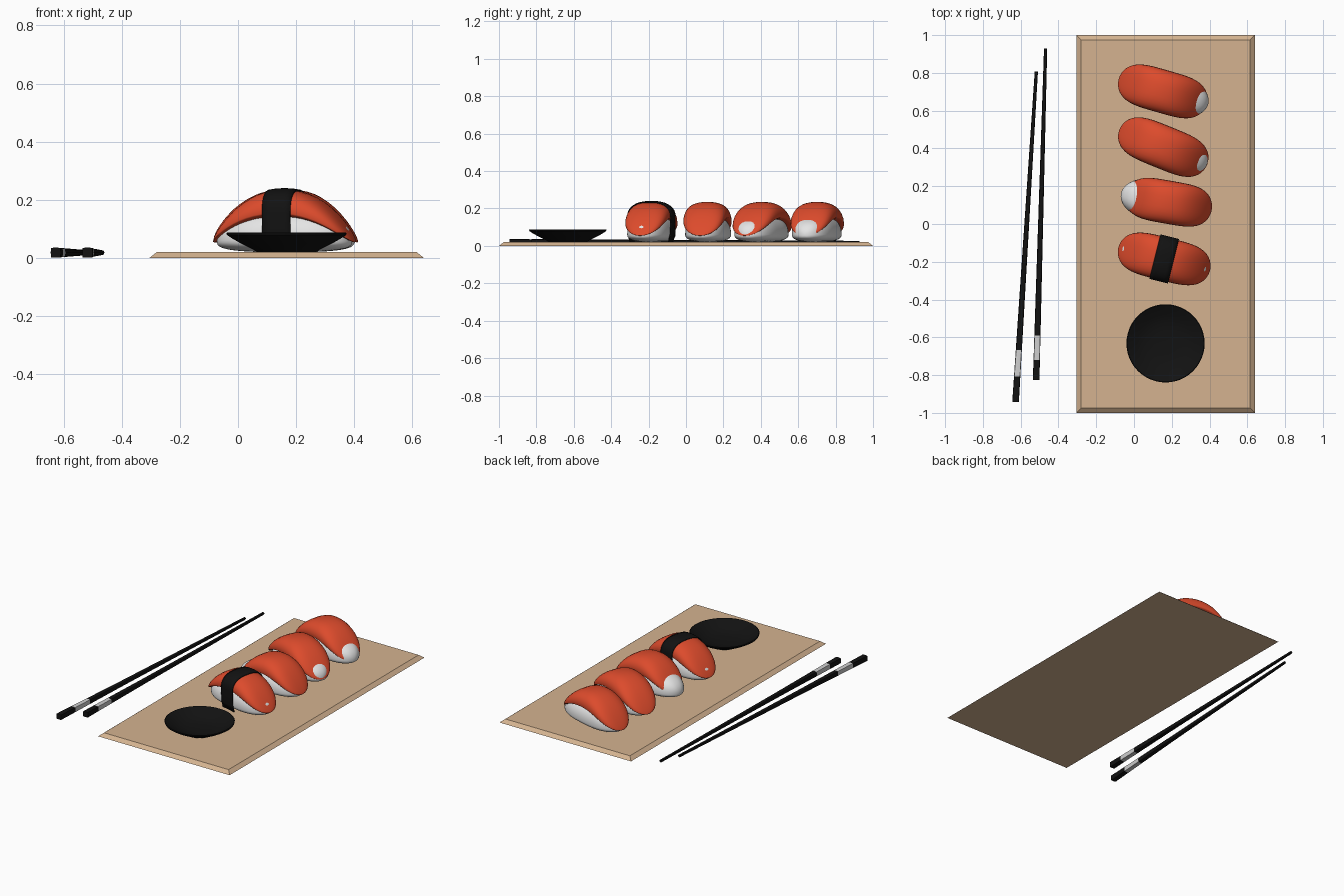
import bpy, bmesh, math
from mathutils import Matrix

if "Cube" in bpy.data.objects:
    bpy.data.objects.remove(bpy.data.objects["Cube"])


def material(name, rgb):
    m = bpy.data.materials.new(name)
    m.diffuse_color = (*rgb, 1)
    m.use_nodes = True
    m.node_tree.nodes["Principled BSDF"].inputs["Base Color"].default_value = m.diffuse_color
    return m


WOOD = material("light wood", (0.66, 0.45, 0.28))
FISH = material("salmon orange", (0.72, 0.07, 0.025))
RICE = material("rice white", (0.78, 0.78, 0.78))
BLACK = material("black", (0.006, 0.006, 0.006))
BAND = material("pale grey band", (0.62, 0.62, 0.62))


def finish(name, bm, mats, angle=None, matrix=None):
    bmesh.ops.remove_doubles(bm, verts=bm.verts, dist=1e-5)
    bmesh.ops.recalc_face_normals(bm, faces=bm.faces)
    me = bpy.data.meshes.new(name)
    bm.to_mesh(me)
    bm.free()
    for m in mats:
        me.materials.append(m)
    ob = bpy.data.objects.new(name, me)
    bpy.context.collection.objects.link(ob)
    if matrix:
        ob.matrix_world = matrix
    if angle:
        bpy.ops.object.select_all(action='DESELECT')
        ob.select_set(True)
        bpy.context.view_layer.objects.active = ob
        bpy.ops.object.shade_smooth_by_angle(angle=math.radians(angle))
    return ob


def loft(rings, closed=True, caps=True):
    """Skin a list of equal-length rings of points."""
    bm = bmesh.new()
    vs = [[bm.verts.new(p) for p in r] for r in rings]
    n = len(vs[0])
    for a, b in zip(vs, vs[1:]):
        for i in range(n if closed else n - 1):
            j = (i + 1) % n
            bm.faces.new((a[i], a[j], b[j], b[i]))
    if caps:
        bm.faces.new(vs[0])
        bm.faces.new(vs[-1])
    return bm


def spow(v, e):
    return math.copysign(abs(v) ** e, v)


def section(x, half_w, z_mid, up, down, e=0.85, n=32):
    """Rounded cross-section with different heights above and below z_mid."""
    pts = []
    for i in range(n):
        a = 2 * math.pi * i / n
        s = spow(math.sin(a), e)
        pts.append((x, half_w * spow(math.cos(a), e), z_mid + s * (up if s > 0 else down)))
    return pts


def stations(n=28):
    return [math.sin(math.pi / 2 * (-1 + 2 * i / n)) * 0.9995 for i in range(n + 1)]


def salmon(name, half_len, mat):
    rings = []
    for t in stations():
        a = abs(t)
        arch = 1 - a ** 2.2
        end = (1 - a ** 4) ** 0.5
        zm = 0.055 + 0.10 * arch
        rings.append(section(t * half_len, 0.114 * end, zm, 0.062 * arch + 0.018 * end,
                             0.015 * end, 0.8))
    return finish(name, loft(rings), [FISH], 50, mat)


def rice(name, half_len, mat):
    rings = []
    for t in stations():
        a = abs(t)
        end = (1 - a ** 2.8) ** 0.5
        rings.append(section(t * half_len, 0.112 * end, 0.06, 0.105 * end, 0.04 * end ** 0.6))
    return finish(name, loft(rings), [RICE], 60, mat)


def seaweed(name, mat):
    rings = []
    for x in (-0.05, -0.025, 0, 0.025, 0.05):
        dz = -abs(x / 0.25) ** 2.2 * 0.17
        side = [(0.106, 0.021), (0.116, 0.06), (0.118, 0.11)]
        arc = [(0.119 * spow(math.cos(a), 0.8), 0.155 + dz + 0.083 * math.sin(a) ** 0.8)
               for a in (math.pi * i / 24 for i in range(25))]
        path = side + arc + [(-y, z) for y, z in reversed(side)]
        rings.append([(x, y, z) for y, z in path])
    ob = finish(name, loft(rings, False, False), [BLACK], 50, mat)
    mod = ob.modifiers.new("thickness", 'SOLIDIFY')
    mod.thickness = 0.005
    mod.offset = 0


# serving board with sloping edges
x0, x1, g = -0.305, 0.64, 0.025
finish("serving_board", loft([
    [(x0, -1, 0), (x1, -1, 0), (x1, 1, 0), (x0, 1, 0)],
    [(x0 + g, -1 + g, .02), (x1 - g, -1 + g, .02), (x1 - g, 1 - g, .02), (x0 + g, 1 - g, .02)],
]), [WOOD])

# four pieces: centre x, y, turn, fish half length, rice shift
pieces = [
    (0.16, -0.185, -14, 0.250, 0.0),
    (0.183, 0.115, -10, 0.232, -0.018),
    (0.155, 0.407, -22, 0.250, 0.010),
    (0.152, 0.702, -16, 0.242, 0.012),
]
for i, (cx, cy, turn, hl, shift) in enumerate(pieces, 1):
    place = Matrix.Translation((cx, cy, 0)) @ Matrix.Rotation(math.radians(turn), 4, 'Z')
    salmon(f"salmon_slice_{i}", hl, place)
    rice(f"rice_{i}", 0.238, place @ Matrix.Translation((shift, 0, 0)))
    if i == 1:
        seaweed("seaweed_strip", place)

# sauce dish, turned profile
profile = [(0.001, 0.02), (0.10, 0.02), (0.115, 0.029), (0.155, 0.049), (0.185, 0.066),
           (0.205, 0.079), (0.207, 0.086), (0.203, 0.088), (0.185, 0.078), (0.15, 0.058),
           (0.11, 0.042), (0.06, 0.036), (0.001, 0.035)]
finish("sauce_dish", loft([
    [(r * math.cos(2 * math.pi * k / 48), r * math.sin(2 * math.pi * k / 48), z) for k in range(48)]
    for r, z in profile]), [BLACK], 40, Matrix.Translation((0.167, -0.632, 0)))


# chopsticks: square handle turning into a thin round tip, with a pale band
def chopstick(name, start, end, band):
    dx, dy = end[0] - start[0], end[1] - start[1]
    length = math.hypot(dx, dy)
    rings = []
    for y in (0, band[0], band[1], 0.6, length):
        f = y / length
        r = 0.0175 - 0.009 * f
        e = 0.2 + 0.8 * min(1, f * 2)
        rings.append([(r * spow(math.cos(a), e), y, r * spow(math.sin(a), e))
                      for a in (math.pi / 4 * k for k in range(8))])
    bm = loft(rings)
    for f in bm.faces:
        f.material_index = int(band[0] < f.calc_center_median().y < band[1])
    turn = math.atan2(-dx, dy)
    finish(name, bm, [BLACK, BAND], 40,
           Matrix.Translation((*start, 0.0185)) @ Matrix.Rotation(turn, 4, 'Z'))


chopstick("left_chopstick", (-0.627, -0.942), (-0.517, 0.808), (0.135, 0.275))
chopstick("right_chopstick", (-0.518, -0.825), (-0.468, 0.928), (0.105, 0.235))
